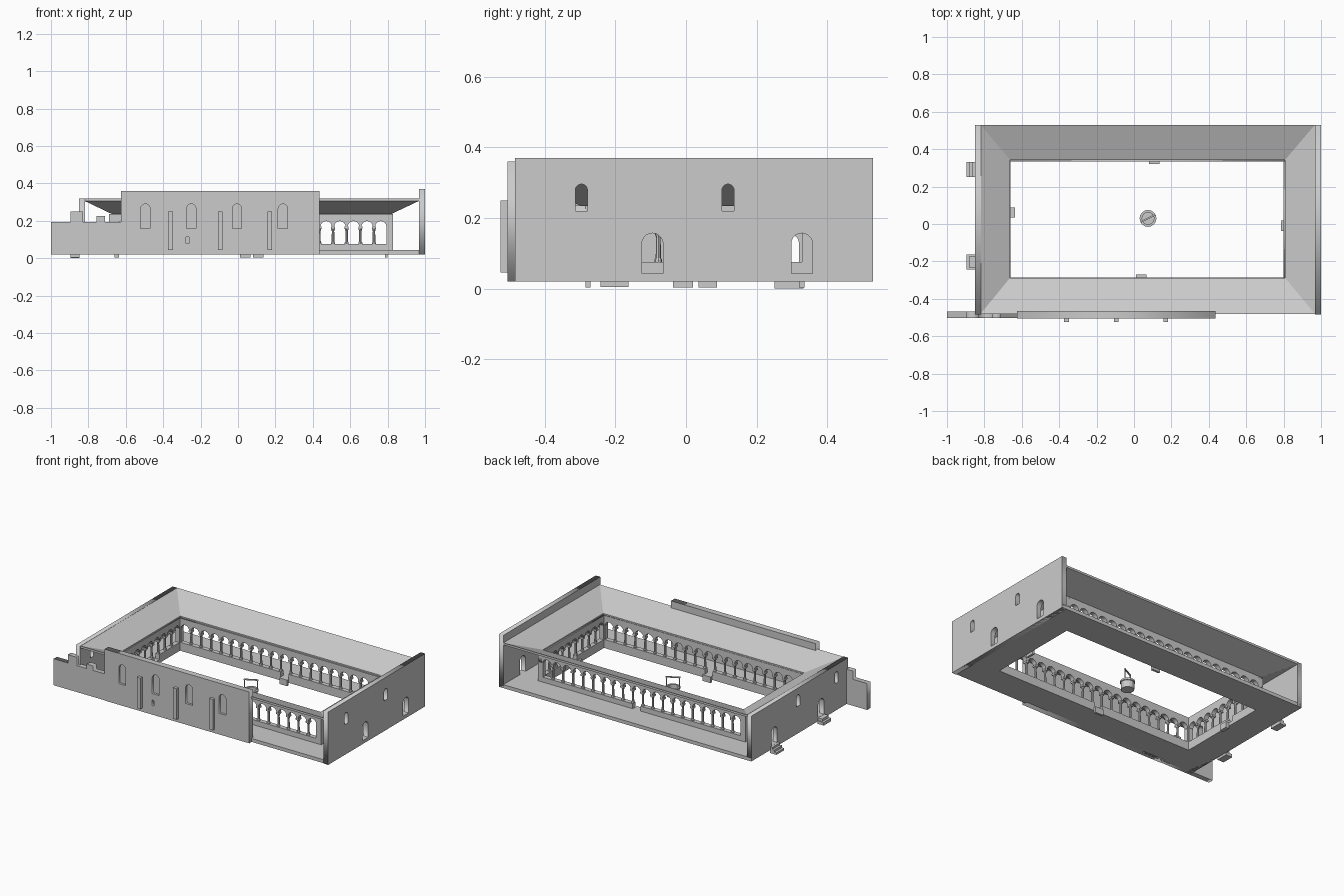
import bpy, bmesh, math
from mathutils import Matrix, Vector

if "Cube" in bpy.data.objects:
    bpy.data.objects.remove(bpy.data.objects["Cube"])


def mesh_object(name, bm):
    me = bpy.data.meshes.new(name)
    bmesh.ops.recalc_face_normals(bm, faces=bm.faces)
    bm.to_mesh(me)
    bm.free()
    ob = bpy.data.objects.new(name, me)
    bpy.context.collection.objects.link(ob)
    return ob


def add_box(bm, x0, x1, y0, y1, z0, z1):
    m = Matrix.Translation(((x0 + x1) / 2, (y0 + y1) / 2, (z0 + z1) / 2))
    m = m @ Matrix.Diagonal((x1 - x0, y1 - y0, z1 - z0, 1))
    bmesh.ops.create_cube(bm, size=1, matrix=m)


def boxes(name, *dims):
    bm = bmesh.new()
    for d in dims:
        add_box(bm, *d)
    return mesh_object(name, bm)


def arch(c, w, z0, z1, n=10):
    """Round-headed opening outline centred on c."""
    r = w / 2
    head = [(c + r * math.cos(math.pi * i / n), z1 - r + r * math.sin(math.pi * i / n)) for i in range(n + 1)]
    return [(c - r, z0), (c + r, z0)] + head


def rect(u0, u1, z0, z1):
    return [(u0, z0), (u1, z0), (u1, z1), (u0, z1)]


def panel(name, loops, axis, a, b):
    """Upright slab: 2D loops (outline, then holes) between a and b on the other axis."""
    cu = bpy.data.curves.new(name, 'CURVE')
    cu.dimensions, cu.fill_mode, cu.extrude = '2D', 'BOTH', (b - a) / 2
    for loop in loops:
        sp = cu.splines.new('POLY')
        sp.points.add(len(loop) - 1)
        for p, (u, v) in zip(sp.points, loop):
            p.co = (u, v, 0, 1)
        sp.use_cyclic_u = True
    ob = bpy.data.objects.new(name, cu)
    bpy.context.collection.objects.link(ob)
    mid = (a + b) / 2
    if axis == 'x':
        ob.matrix_world = Matrix(((1, 0, 0, 0), (0, 0, -1, mid), (0, 1, 0, 0), (0, 0, 0, 1)))
    else:
        ob.matrix_world = Matrix(((0, 0, 1, mid), (1, 0, 0, 0), (0, 1, 0, 0), (0, 0, 0, 1)))
    bpy.ops.object.select_all(action='DESELECT')
    ob.select_set(True)
    bpy.context.view_layer.objects.active = ob
    bpy.ops.object.convert(target='MESH')
    return ob


def lathe(bm, x, y, profile, sides=8):
    rings = [[bm.verts.new((x + r * math.cos(2 * math.pi * i / sides), y + r * math.sin(2 * math.pi * i / sides), z))
              for i in range(sides)] for r, z in profile]
    for lo, hi in zip(rings, rings[1:]):
        for i in range(sides):
            j = (i + 1) % sides
            bm.faces.new((lo[i], lo[j], hi[j], hi[i]))
    bm.faces.new(rings[0][::-1])
    bm.faces.new(rings[-1])


def ring(name, outer, inner, zo, zi, t):
    """Rectangular ring slab; top at zo (outer edge) and zi (inner edge)."""
    bm = bmesh.new()

    def corners(r, z):
        x0, x1, y0, y1 = r
        return [bm.verts.new((x, y, z)) for x, y in ((x0, y0), (x1, y0), (x1, y1), (x0, y1))]
    loops = [corners(outer, zo), corners(inner, zi), corners(inner, zi - t), corners(outer, zo - t)]
    for k in range(4):
        a, b = loops[k], loops[(k + 1) % 4]
        for i in range(4):
            j = (i + 1) % 4
            bm.faces.new((a[i], a[j], b[j], b[i]))
    return mesh_object(name, bm)


# Walkway floor and inward-sloping roof
CX0, CX1, CY0, CY1 = -0.66, 0.80, -0.285, 0.335
T = 0.03
ring("floor", (-0.85, 1.0, -0.48, 0.53), (CX0, CX1, CY0, CY1), 0.043, 0.043, 0.023)
ring("roof", (-0.82, 0.967, -0.48, 0.53), (CX0 - 0.003, CX1 + 0.008, CY0 - 0.003, CY1 + 0.008), 0.32, 0.245, 0.014)

# End walls with doors and windows
panel("right_wall", [rect(-0.484, 0.53, 0.02, 0.37),
                     arch(-0.095, 0.06, 0.028, 0.157), arch(0.328, 0.06, 0.028, 0.157),
                     arch(-0.296, 0.034, 0.22, 0.296), arch(0.119, 0.034, 0.22, 0.296)], 'y', 0.967, 1.0)
panel("left_wall", [rect(-0.484, 0.53, 0.02, 0.32),
                    arch(0.29, 0.06, 0.028, 0.157), arch(-0.2, 0.06, 0.028, 0.157),
                    arch(0.04, 0.034, 0.2, 0.275), arch(-0.36, 0.034, 0.2, 0.275)], 'y', -0.85, -0.818)

# Front wall with blind windows, pilasters and ruined stub
outline = rect(-0.625, 0.436, 0.02, 0.36)
panel("front_wall_face", [outline] + [arch(-0.495 + 0.245 * i, 0.05, 0.16, 0.29) for i in range(4)]
      + [arch(-0.27, 0.016, 0.08, 0.117)], 'x', -0.505, -0.49)
panel("front_wall_core", [outline], 'x', -0.49, -0.465)
boxes("pilasters", *[(x - 0.013, x + 0.013, -0.525, -0.504, 0.045, 0.25) for x in (-0.36, -0.095, 0.17)])
panel("ruined_wall", [[(-1, 0.02), (-0.625, 0.02), (-0.625, 0.195), (-0.71, 0.195), (-0.71, 0.225),
                       (-0.757, 0.225), (-0.757, 0.195), (-0.83, 0.195), (-0.83, 0.25),
                       (-0.895, 0.25), (-0.895, 0.195), (-1, 0.195)]], 'x', -0.502, -0.468)


# Arcades: low parapet with a gap, columns, arched wall above
def arcade(name, axis, u0, u1, a, b, bays, gap):
    pitch = (u1 - u0) / bays
    r, spring = pitch * 0.42, 0.168
    low = [(u0 - T, spring), (u0, spring)]
    for i in range(bays):
        c = u0 + pitch * (i + 0.5)
        low += [(c - r * math.cos(math.pi * k / 8), spring + r * math.sin(math.pi * k / 8)) for k in range(9)]
    low += [(u1 + T, spring), (u1 + T, 0.236), (u0 - T, 0.236)]
    panel(name + "_arches", [low], axis, a, b)

    def d(s, e, z0, z1, p=a, q=b):
        return (s, e, p, q, z0, z1) if axis == 'x' else (p, q, s, e, z0, z1)
    g = u0 + pitch * gap
    boxes(name + "_parapet", d(u0, g + 0.008, 0.04, 0.076), d(g + pitch - 0.008, u1, 0.04, 0.076))
    boxes(name + "_piers", d(u0 - T, u0 + 0.006, 0.04, 0.17), d(u1 - 0.006, u1 + T, 0.04, 0.17))
    bm = bmesh.new()
    m = (a + b) / 2
    for i in range(1, bays):
        u = u0 + pitch * i
        x, y = (u, m) if axis == 'x' else (m, u)
        lathe(bm, x, y, [(0.011, 0.074), (0.011, 0.082), (0.0075, 0.087), (0.0065, 0.145), (0.011, 0.16)])
        add_box(bm, *d(u - 0.011, u + 0.011, 0.159, 0.169, m - 0.014, m + 0.014))
    mesh_object(name + "_columns", bm)


arcade("front_arcade", 'x', CX0, CX1, CY0 - T, CY0, 20, 9)
arcade("back_arcade", 'x', CX0, CX1, CY1, CY1 + T, 20, 10)
arcade("left_arcade", 'y', CY0, CY1, CX0 - T, CX0, 9, 5)
arcade("right_arcade", 'y', CY0, CY1, CX1, CX1 + T, 9, 4)

# Steps down to the court
boxes("court_steps", (0.01, 0.068, CY0, -0.271, 0.003, 0.043), (0.08, 0.136, 0.32, CY1, 0.003, 0.043),
      (CX0, -0.635, 0.035, 0.088, 0.003, 0.043), (0.785, CX1, -0.037, 0.02, 0.003, 0.043))

# Steps outside the left doors
boxes("outer_steps_back", *[(-0.895 + 0.015 * i, -0.848, 0.25, 0.332, 0.0, 0.014 * (i + 1)) for i in range(3)])
bm = bmesh.new()
add_box(bm, -0.895, -0.848, -0.242, -0.163, 0.005, 0.025)
add_box(bm, -0.88, -0.848, -0.235, -0.17, 0.025, 0.042)
mesh_object("outer_steps_front", bm)

# Well with posts and crossbar
WX, WY = 0.075, 0.03
bm = bmesh.new()
lathe(bm, WX, WY, [(0.04, 0.02), (0.04, 0.065), (0.045, 0.067), (0.045, 0.078),
                   (0.032, 0.078), (0.032, 0.05)], 16)
mesh_object("well", bm)
frame = boxes("well_frame", (-0.042, -0.036, -0.003, 0.003, 0.07, 0.14), (0.036, 0.042, -0.003, 0.003, 0.07, 0.14),
              (-0.044, 0.044, -0.004, 0.004, 0.137, 0.144))
frame.location = (WX, WY, 0)
frame.rotation_euler.z = math.radians(27)
